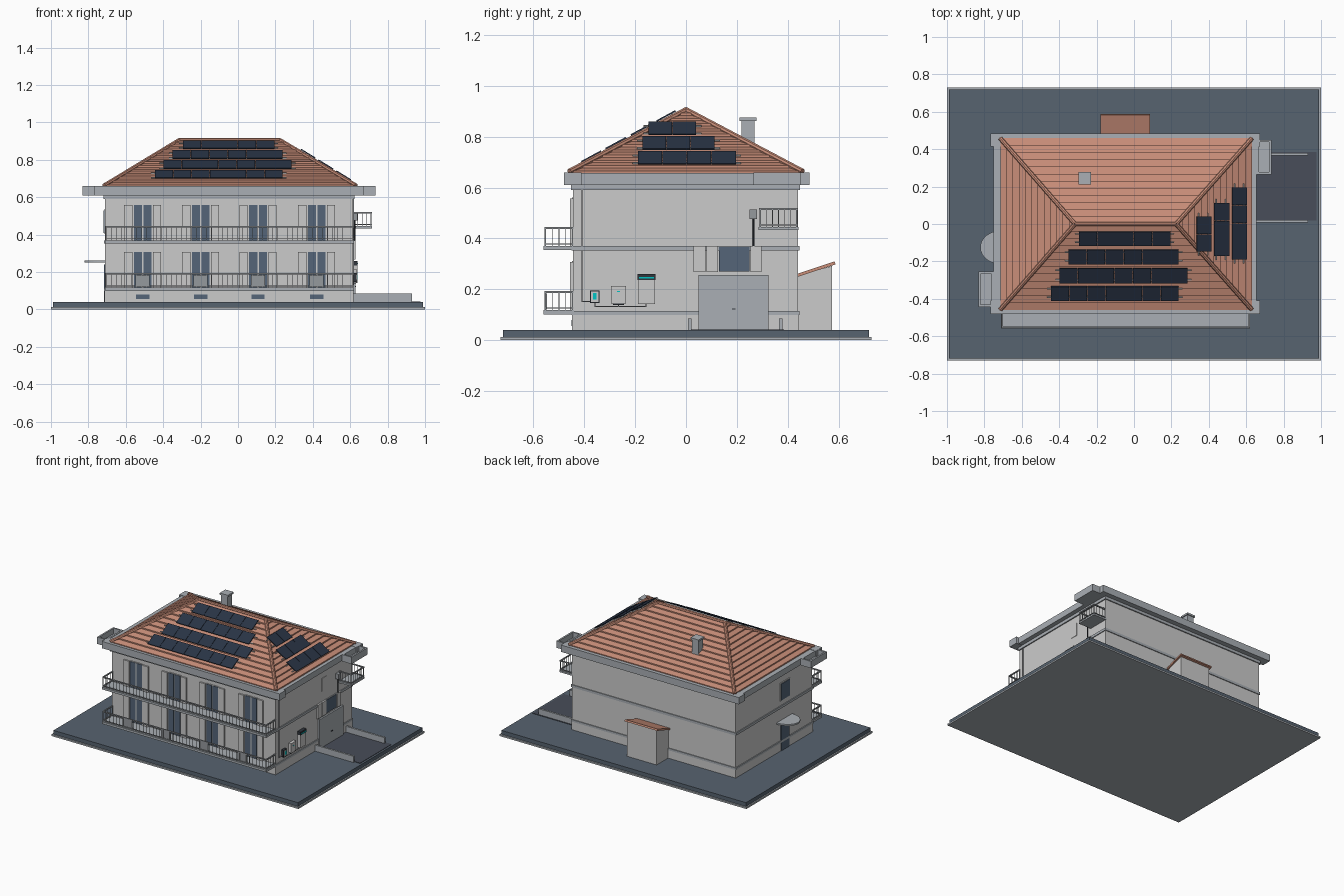
import bpy, bmesh, math
from mathutils import Vector, Matrix

if "Cube" in bpy.data.objects:
    bpy.data.objects.remove(bpy.data.objects["Cube"])


def mat(name, r, g, b):
    m = bpy.data.materials.new(name)
    m.diffuse_color = (r, g, b, 1)
    m.use_nodes = True
    m.node_tree.nodes["Principled BSDF"].inputs["Base Color"].default_value = m.diffuse_color
    return m


WALL = mat("plaster", 0.68, 0.68, 0.68)
BAND = mat("band_grey", 0.40, 0.43, 0.46)
GROUND = mat("paving", 0.095, 0.125, 0.16)
DRIVE = mat("asphalt", 0.065, 0.075, 0.10)
TILE = mat("terracotta", 0.58, 0.27, 0.19)
GLASS = mat("glass", 0.09, 0.13, 0.19)
PV = mat("solar_cell", 0.022, 0.034, 0.06)
METAL = mat("metal", 0.30, 0.32, 0.34)
WHITE = mat("white", 0.75, 0.76, 0.78)
DARK = mat("dark", 0.03, 0.035, 0.045)
CYAN = mat("cyan", 0.0, 0.55, 0.55)


def finish(name, bm, m):
    bmesh.ops.recalc_face_normals(bm, faces=bm.faces)
    me = bpy.data.meshes.new(name)
    bm.to_mesh(me)
    bm.free()
    ob = bpy.data.objects.new(name, me)
    bpy.context.collection.objects.link(ob)
    if m:
        me.materials.append(m)
    return ob


def boxes(name, items, m=None, M=Matrix()):
    """One object from boxes given as (x0, x1, y0, y1, z0, z1)."""
    bm = bmesh.new()
    for x0, x1, y0, y1, z0, z1 in items:
        T = Matrix.Translation(((x0 + x1) / 2, (y0 + y1) / 2, (z0 + z1) / 2))
        S = Matrix.Diagonal((x1 - x0, y1 - y0, z1 - z0, 1))
        bmesh.ops.create_cube(bm, size=1, matrix=M @ T @ S)
    return finish(name, bm, m)


def extrude(name, pts, vec, m=None):
    bm = bmesh.new()
    f = bm.faces.new([bm.verts.new(p) for p in pts])
    r = bmesh.ops.extrude_face_region(bm, geom=[f])
    bmesh.ops.translate(bm, vec=vec, verts=[v for v in r["geom"] if isinstance(v, bmesh.types.BMVert)])
    if f.is_valid and len(bm.faces) < len(pts) + 2:
        bm.faces.new(list(f.verts))
    return finish(name, bm, m)


def railing(name, x0, x1, y0, y1, z0, z1, sides, step=0.027):
    """Top and bottom bars with balusters on the listed sides of a rectangle."""
    c = {"front": ((x0, y0), (x1, y0)), "back": ((x0, y1), (x1, y1)),
         "left": ((x0, y0), (x0, y1)), "right": ((x1, y0), (x1, y1))}
    items, t = [], 0.0025
    for s in sides:
        (ax, ay), (bx, by) = c[s]
        for z, h in ((z0 + 0.008, 0.002), (z1 - 0.004, 0.004)):
            items.append((ax - 0.004, bx + 0.004, ay - 0.004, by + 0.004, z - h, z + h))
        n = max(2, round(math.hypot(bx - ax, by - ay) / step))
        for i in range(n + 1):
            x, y = ax + (bx - ax) * i / n, ay + (by - ay) * i / n
            w = t * (2 if i in (0, n) else 1)
            items.append((x - w / 2, x + w / 2, y - w / 2, y + w / 2, z0, z1 - 0.004))
    boxes(name, items, METAL)


# Ground and driveway
boxes("ground_base", [(-1, 1, -0.73, 0.73, 0, 0.012)], BAND)
boxes("ground", [(-0.99, 0.99, -0.72, 0.72, 0.012, 0.04)], GROUND)
boxes("driveway", [(0.6, 0.975, 0.02, 0.385, 0.03, 0.043)], DRIVE)
boxes("driveway_wall", [(0.6, 0.93, y, y + 0.014, 0.04, 0.085) for y in (0.008, 0.366)], BAND)

# House body, plinth and string courses
X0, X1, Y0, Y1 = -0.71, 0.615, -0.445, 0.44
boxes("walls", [(X0, X1, Y0, Y1, 0.03, 0.62)], WALL)
for n, z0, z1, o in (("plinth_band", 0.10, 0.115, 0.006), ("floor_band", 0.352, 0.37, 0.006),
                     ("cornice", 0.59, 0.615, 0.008)):
    boxes(n, [(X0 - o, X1 + o, Y0 - o, Y1 + o, z0, z1)], BAND)
boxes("plinth", [(X0 - 0.003, X1 + 0.003, Y0 - 0.003, Y1 + 0.003, 0.03, 0.10)], METAL and WALL)

# Eaves with wider front and back strips, and open trays
boxes("eaves", [(-0.75, 0.655, -0.45, 0.45, 0.612, 0.657),
                (-0.767, 0.673, -0.48, -0.41, 0.61, 0.66),
                (-0.767, 0.673, 0.415, 0.485, 0.61, 0.66)], BAND)
for n, a, b, c, d in (("left_tray", -0.832, -0.75, -0.443, -0.255), ("right_tray", 0.655, 0.735, 0.265, 0.45)):
    w = 0.012
    boxes(n, [(a, b, c, d, 0.61, 0.62), (a, a + w, c, d, 0.61, 0.66), (b - w, b, c, d, 0.61, 0.66),
              (a, b, c, c + w, 0.61, 0.66), (a, b, d - w, d, 0.61, 0.66)], BAND)

# Hipped roof in stepped tile courses
RX0, RX1, RY, RZ0, RZ1, RA, RB = -0.715, 0.63, 0.458, 0.657, 0.905, -0.315, 0.225


def ring(t, lift):
    xa, xb, y = RX0 + (RA - RX0) * t, RX1 + (RB - RX1) * t, RY * (1 - t) + 0.001
    return [Vector((x, s, RZ0 + (RZ1 - RZ0) * t + lift)) for x, s in ((xa, -y), (xb, -y), (xb, y), (xa, y))]


bm = bmesh.new()
N = 12
loops = []
for i in range(N):
    loops += [ring(i / N, 0), ring(i / N, 0.009), ring((i + 1) / N, 0)]
vs = [[bm.verts.new(p) for p in L] for L in loops]
for a, b in zip(vs, vs[1:]):
    for k in range(4):
        bm.faces.new((a[k], a[(k + 1) % 4], b[(k + 1) % 4], b[k]))
bm.faces.new(vs[0])
bm.faces.new(vs[-1])
bmesh.ops.remove_doubles(bm, verts=bm.verts, dist=0.0001)
finish("tiled_roof", bm, TILE)


# Hip and ridge caps
def rod(name, a, b, r, m, n=8):
    a, b = Vector(a), Vector(b)
    M = Matrix.Translation((a + b) / 2) @ (b - a).to_track_quat("Z", "Y").to_matrix().to_4x4()
    bm = bmesh.new()
    bmesh.ops.create_cone(bm, cap_ends=True, segments=n, radius1=r, radius2=r, depth=(b - a).length, matrix=M)
    return finish(name, bm, m)


rod("ridge_cap", (RA, 0, RZ1), (RB, 0, RZ1), 0.012, TILE)
for x, tx in ((RX0, RA), (RX1, RB)):
    for s in (-1, 1):
        rod("hip_cap", (x, s * RY, RZ0 + 0.006), (tx, 0, RZ1), 0.012, TILE)

# Solar panels: local axes are along the eave, up the slope, outward
def slope(o, u, v):
    u, v = Vector(u), Vector(v).normalized()
    M = Matrix((u, v, u.cross(v))).transposed().to_4x4()
    M.translation = o
    return M


H = RZ1 - RZ0
front = slope((0, -RY, RZ0), (1, 0, 0), (0, RY, H)), RY
right = slope((RX1, 0, RZ0), (0, 1, 0), (RB - RX1, 0, H)), RX1 - RB
arrays = [(front, -0.295, 0.195, 5, 0.35, 0.425), (front, -0.35, 0.24, 6, 0.25, 0.328),
          (front, -0.40, 0.288, 7, 0.15, 0.23), (front, -0.445, 0.24, 7, 0.055, 0.132),
          (right, -0.148, 0.04, 2, 0.225, 0.303), (right, -0.173, 0.113, 3, 0.13, 0.21),
          (right, -0.19, 0.197, 4, 0.035, 0.113)]
for (M, run), a, b, n, v0, v1 in arrays:
    k, p = math.hypot(run, H) / run, (b - a) / n
    v0, v1 = v0 * k, v1 * k
    boxes("solar_panels", [(a + i * p + 0.001, a + (i + 1) * p - 0.001, v0, v1, 0.014, 0.02) for i in range(n)], PV, M)
    boxes("panel_rails", [(a - 0.02, b + 0.02, v, v + 0.005, 0.007, 0.014)
                          for v in (v0 + 0.015, v1 - 0.02)], WHITE, M)

# Chimney
boxes("chimney", [(-0.289, -0.237, 0.218, 0.27, 0.7, 0.865)], BAND)
boxes("chimney_cap", [(-0.296, -0.23, 0.211, 0.277, 0.863, 0.876)], BAND)

# Front balconies, doors, shutters and basement vents
for lvl, zs in (("lower", 0.102), ("upper", 0.354)):
    boxes(lvl + "_balcony_slab", [(-0.71, 0.62, -0.56, -0.44, zs, zs + 0.016)], BAND)
    railing(lvl + "_balcony_railing", -0.705, 0.615, -0.553, -0.446, zs + 0.016, zs + 0.092,
            ("front", "left", "right"))
for cx in (-0.51, -0.2, 0.107, 0.42):
    for z0, z1 in ((0.118, 0.307), (0.37, 0.558)):
        boxes("door_frame", [(cx - 0.052, cx + 0.052, -0.449, -0.44, z0, z1 + 0.004)], WHITE)
        boxes("door_glass", [(cx - 0.047, cx - 0.004, -0.452, -0.44, z0, z1),
                             (cx + 0.004, cx + 0.047, -0.452, -0.44, z0, z1)], GLASS)
        boxes("shutters", [(cx + s - 0.022, cx + s + 0.022, -0.456, -0.44, z0, z1) for s in (-0.077, 0.077)], WHITE)
    boxes("balcony_panel", [(cx - 0.038, cx + 0.038, -0.552, -0.546, 0.12, 0.184)], METAL)
    boxes("basement_vent", [(cx - 0.036, cx + 0.036, -0.451, -0.44, 0.056, 0.08)], GLASS)

# Right side: garage, window, side balcony
boxes("garage_door", [(0.6, 0.627, 0.05, 0.325, 0.04, 0.256)], BAND)
boxes("garage_handle", [(0.62, 0.632, 0.18, 0.195, 0.12, 0.125)], DARK)
boxes("side_window", [(0.6, 0.623, 0.13, 0.25, 0.27, 0.366)], GLASS)
boxes("side_shutters", [(0.6, 0.627, a, b, 0.268, 0.37)
                        for a, b in ((0.03, 0.076), (0.08, 0.126), (0.253, 0.297))], WHITE)
boxes("blind_window", [(0.6, 0.618, 0.09, 0.145, 0.445, 0.54)], WALL)
boxes("side_balcony_slab", [(0.61, 0.717, 0.286, 0.442, 0.434, 0.446)], BAND)
railing("side_balcony_railing", 0.617, 0.712, 0.292, 0.436, 0.446, 0.52, ("front", "back", "right"), 0.025)
boxes("flue_box", [(0.61, 0.64, 0.25, 0.279, 0.476, 0.515)], METAL)
rod("flue_pipe", (0.624, 0.266, 0.37), (0.624, 0.266, 0.48), 0.004, DARK)

# Energy equipment on the right wall
boxes("meter_box", [(0.61, 0.634, -0.377, -0.34, 0.146, 0.196)], DARK)
boxes("meter_front", [(0.62, 0.636, -0.373, -0.344, 0.15, 0.192)], WHITE)
boxes("inverter", [(0.61, 0.636, -0.295, -0.236, 0.145, 0.214)], WHITE)
boxes("inverter_base", [(0.61, 0.632, -0.287, -0.244, 0.138, 0.146)], DARK)
boxes("battery", [(0.61, 0.638, -0.188, -0.122, 0.142, 0.238)], WHITE)
boxes("battery_top", [(0.61, 0.64, -0.19, -0.12, 0.236, 0.26)], DARK)
boxes("indicator_lights", [(0.63, 0.638, -0.366, -0.351, 0.16, 0.185), (0.63, 0.638, -0.272, -0.26, 0.19, 0.194),
                           (0.63, 0.642, -0.184, -0.126, 0.242, 0.248)], CYAN)
boxes("conduit", [(0.61, 0.621, -0.411, -0.407, 0.15, 0.61), (0.61, 0.621, -0.41, -0.375, 0.15, 0.154),
                  (0.61, 0.621, -0.36, -0.155, 0.13, 0.134)]
      + [(0.61, 0.621, y, y + 0.004, 0.13, 0.15) for y in (-0.36, -0.267, -0.159)], METAL)

# Left side: door, half-round canopy and window
boxes("left_door", [(-0.716, -0.7, -0.175, -0.08, 0.04, 0.24)], GLASS)
boxes("left_window_frame", [(-0.715, -0.7, -0.187, -0.073, 0.403, 0.537)], WHITE)
boxes("left_window", [(-0.718, -0.7, -0.18, -0.08, 0.41, 0.53)], GLASS)
arc = [math.pi * i / 16 for i in range(17)]
extrude("door_canopy", [(-0.71 - 0.112 * math.sin(a), -0.125 + 0.09 * math.cos(a), 0.25) for a in arc],
        (0, 0, 0.011), BAND)

# Rear annex with a sloping tiled roof
extrude("annex", [(-0.165, 0.43, 0.03), (-0.165, 0.575, 0.03), (-0.165, 0.575, 0.292), (-0.165, 0.43, 0.25)],
        (0.24, 0, 0), WALL)
extrude("annex_roof", [(-0.178, 0.435, 0.248), (-0.178, 0.588, 0.298), (-0.178, 0.584, 0.31), (-0.178, 0.435, 0.26)],
        (0.264, 0, 0), TILE)
